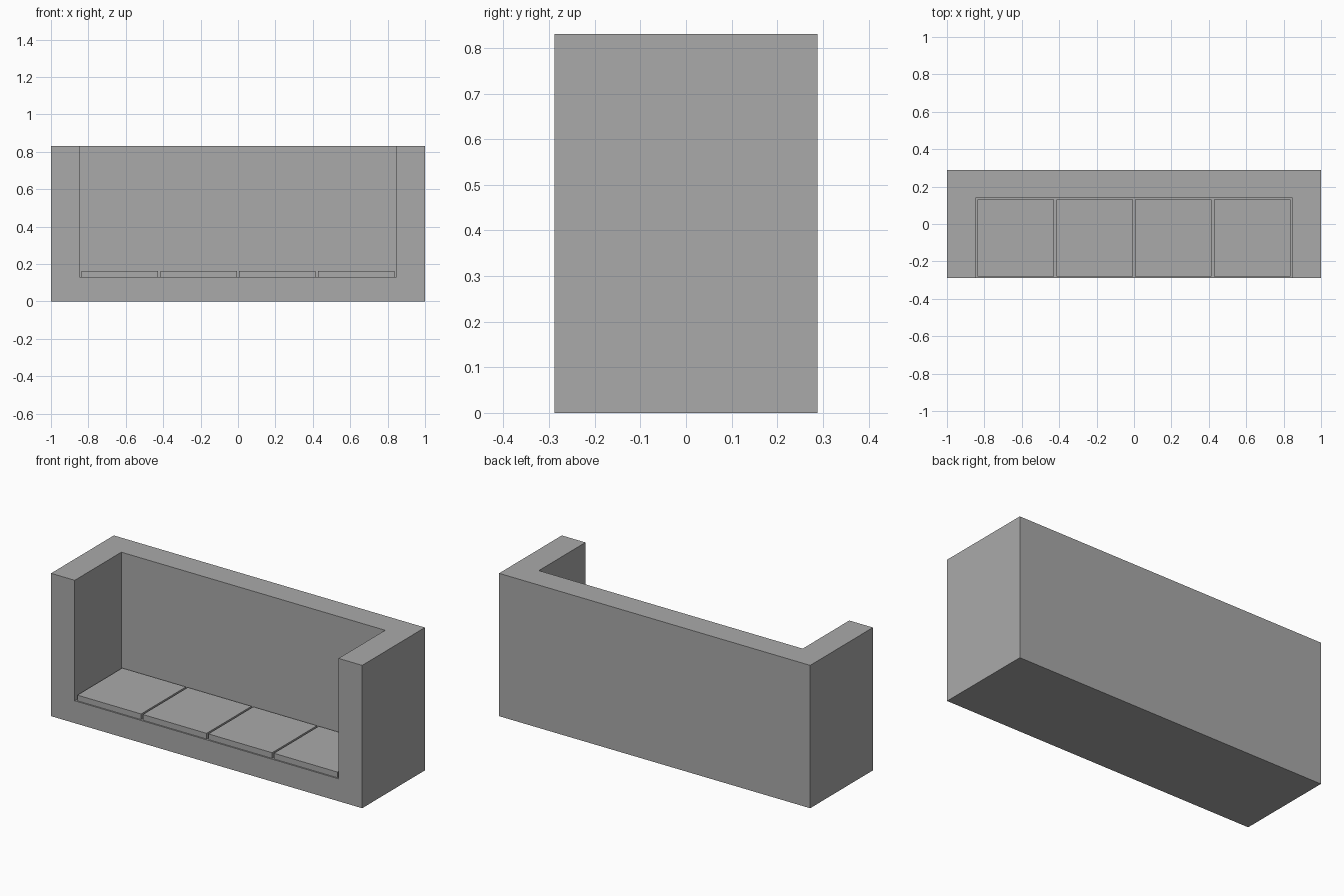
import bpy

if "Cube" in bpy.data.objects:
    bpy.data.objects.remove(bpy.data.objects["Cube"], do_unlink=True)

# Single plain grey finish
GREY = (0.4, 0.4, 0.4, 1.0)
grey = bpy.data.materials.new("plain_grey")
grey.use_nodes = True
grey.diffuse_color = GREY
grey.node_tree.nodes["Principled BSDF"].inputs["Base Color"].default_value = GREY


def box(name, low, high):
    """Axis-aligned box between two corners."""
    centre = [(a + b) / 2 for a, b in zip(low, high)]
    bpy.ops.mesh.primitive_cube_add(size=1, location=centre)
    obj = bpy.context.object
    obj.name = name
    obj.scale = [b - a for a, b in zip(low, high)]
    bpy.ops.object.transform_apply(location=False, rotation=False, scale=True)
    obj.data.materials.append(grey)
    return obj


HALF_DEPTH, HEIGHT = 0.288, 0.83
INNER_X, INNER_BACK, SEAT_Z = 0.848, 0.14, 0.13
GAP, CUSHION_TOP, CUSHIONS = 0.0115, 0.163, 4

# Frame: solid block with the seating space cut out, leaving arms, back and base
frame = box("sofa_frame", (-1, -HALF_DEPTH, 0), (1, HALF_DEPTH, HEIGHT))
cutter = box("seating_space_cutter", (-INNER_X, -1, SEAT_Z), (INNER_X, INNER_BACK, 2))
cutter.hide_render = True
cut = frame.modifiers.new("seating_space", "BOOLEAN")
cut.operation = "DIFFERENCE"
cut.solver = "EXACT"
cut.object = cutter
bpy.context.view_layer.objects.active = frame
bpy.ops.object.modifier_apply(modifier=cut.name)
bpy.data.objects.remove(cutter, do_unlink=True)

# Row of thin seat cushions with even gaps all round
pitch = (2 * INNER_X - GAP) / CUSHIONS
for i in range(CUSHIONS):
    left = -INNER_X + GAP + i * pitch
    box(f"seat_cushion_{i + 1}",
        (left, -HALF_DEPTH + GAP * 0.7, SEAT_Z),
        (left + pitch - GAP, INNER_BACK - GAP * 0.7, CUSHION_TOP))
